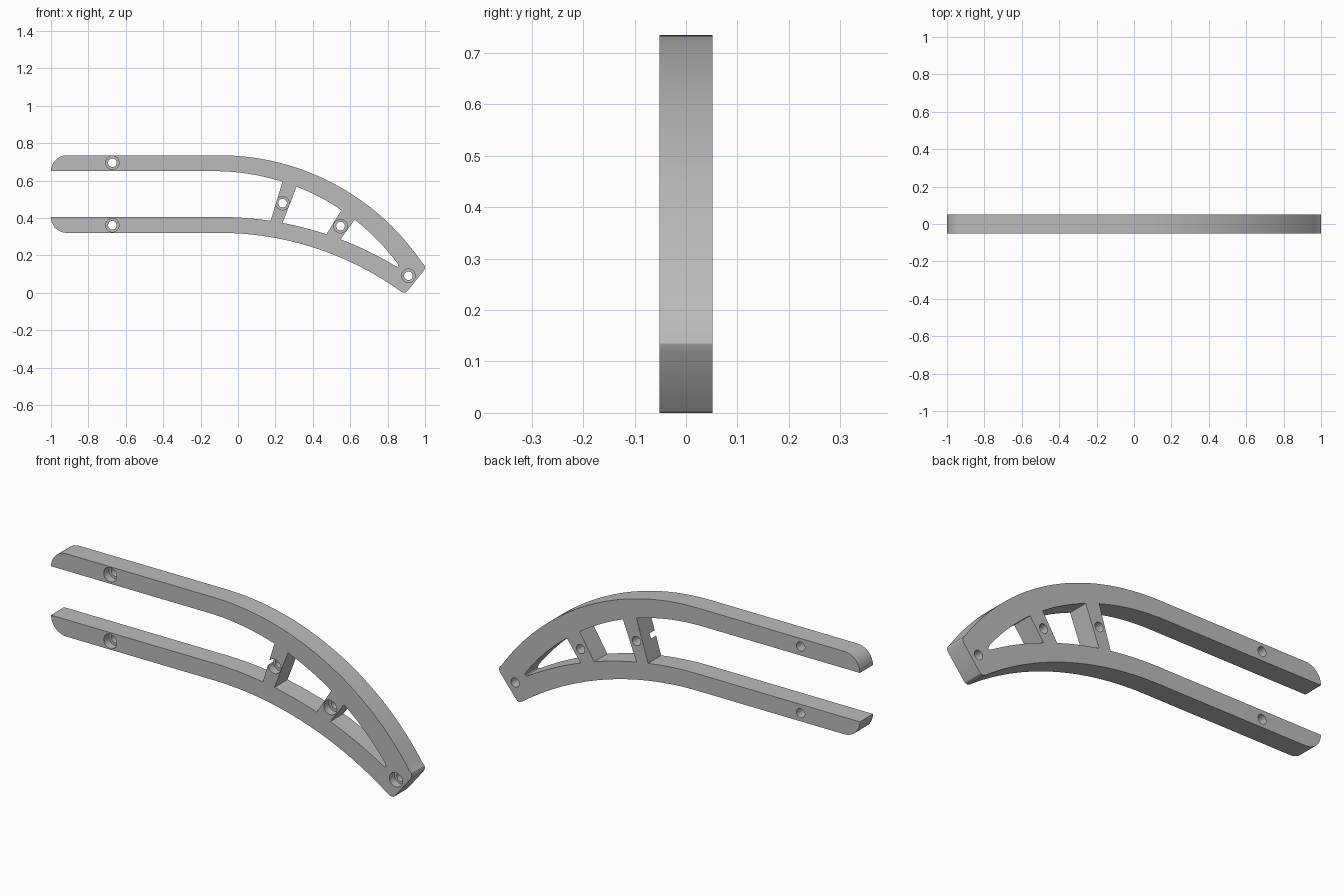
import bpy, bmesh, math

if "Cube" in bpy.data.objects:
    bpy.data.objects.remove(bpy.data.objects["Cube"])

HALF = 0.052          # half of the plate thickness

grey = bpy.data.materials.new("plain grey")
grey.use_nodes = True
grey.diffuse_color = (0.5, 0.5, 0.5, 1)
grey.node_tree.nodes["Principled BSDF"].inputs["Base Color"].default_value = (0.5, 0.5, 0.5, 1)


def sweep(cx, top, radius, x0, x1, n=24):
    """Points on an arc that leaves the height 'top' level at cx and bends down."""
    a0, a1 = (math.asin((x - cx) / radius) for x in (x0, x1))
    angles = [a0 + (a1 - a0) * i / n for i in range(n + 1)]
    return [(cx + radius * math.sin(a), top - radius * (1 - math.cos(a))) for a in angles]


def upper_outer(x0, x1): return sweep(-0.10, 0.735, 1.31, x0, x1, 40)
def upper_inner(x0, x1): return sweep(-0.13, 0.65, 1.225, x0, x1)
def lower_inner(x0, x1): return sweep(-0.10, 0.405, 1.82, x0, x1)
def lower_outer(x0, x1): return sweep(-0.10, 0.32, 1.66, x0, x1, 40)


def nose(z, direction):
    """Rounded tip of an arm, from its square corner to its outer edge."""
    angles = [math.radians(5 + 85 * i / 10) for i in range(11)]
    return [(-0.915 - 0.085 * math.cos(a), z + direction * 0.085 * math.sin(a)) for a in angles]


def prism(name, outline, y0=-HALF, y1=HALF):
    bm = bmesh.new()
    face = bm.faces.new([bm.verts.new((x, y0, z)) for x, z in outline])
    extruded = bmesh.ops.extrude_face_region(bm, geom=[face])["geom"]
    moved = [v for v in extruded if isinstance(v, bmesh.types.BMVert)]
    bmesh.ops.translate(bm, verts=moved, vec=(0, y1 - y0, 0))
    bmesh.ops.recalc_face_normals(bm, faces=bm.faces)
    mesh = bpy.data.meshes.new(name)
    bm.to_mesh(mesh)
    bm.free()
    obj = bpy.data.objects.new(name, mesh)
    bpy.context.collection.objects.link(obj)
    obj.data.materials.append(grey)
    return obj


def cut(body, cutter):
    bpy.context.view_layer.objects.active = body
    mod = body.modifiers.new("cut", "BOOLEAN")
    mod.operation, mod.solver, mod.object = "DIFFERENCE", "EXACT", cutter
    bpy.ops.object.modifier_apply(modifier=mod.name)
    bpy.data.objects.remove(cutter)


def circle(x, z, r, n=32):
    return [(x + r * math.cos(math.tau * i / n), z + r * math.sin(math.tau * i / n)) for i in range(n)]


# Two-armed bracket outline: upper arm, blunt end, lower arm, open slot up to the first strut
outline = [(-1, 0.65)] + nose(0.65, 1) + upper_outer(-0.10, 0.985)
outline += [(0.997, 0.147), (1.0, 0.135), (0.995, 0.12), (0.91, 0.014), (0.9, 0.003), (0.888, 0.0)]
outline += lower_outer(0.872, -0.10) + nose(0.405, -1)[::-1] + [(-1, 0.405)]
outline += lower_inner(-0.10, 0.174) + upper_inner(0.238, -0.13)
bracket = prism("curved_bracket", outline)

# Windows between the struts
middle = upper_inner(0.313, 0.553) + lower_inner(0.473, 0.238)
tip = upper_inner(0.624, 0.853) + [(0.857, 0.143), (0.853, 0.138)] + lower_inner(0.842, 0.548)
for window in (middle, tip):
    cut(bracket, prism("window_cutter", window, -0.1, 0.1))

# Screw holes, counterbored from the front
for x, z in [(-0.672, 0.695), (-0.672, 0.361), (0.238, 0.479), (0.548, 0.356), (0.911, 0.091)]:
    cut(bracket, prism("counterbore_cutter", circle(x, z, 0.036), -0.1, -HALF + 0.04))
    cut(bracket, prism("bore_cutter", circle(x, z, 0.023), -0.1, 0.1))

# Smooth curves with sharp rims
bpy.ops.object.select_all(action="DESELECT")
bracket.select_set(True)
bpy.context.view_layer.objects.active = bracket
bpy.ops.object.shade_smooth_by_angle(angle=math.radians(30))
